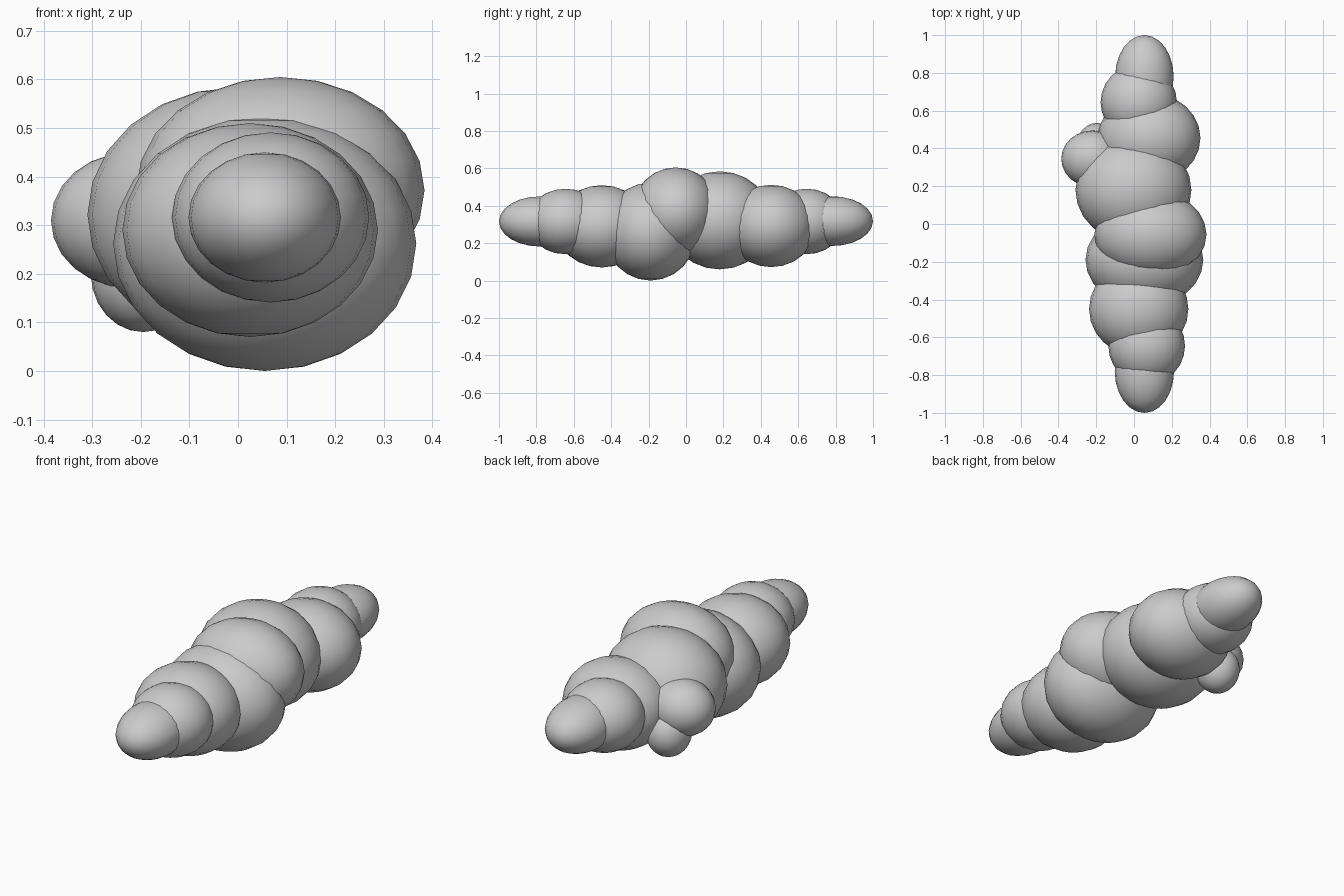
import bpy

# name, centre (x, y, z), radii (x, y, z)
PARTS = [
    ("front_tip",         (0.055, -0.78, 0.316), (0.157, 0.22, 0.134)),
    ("front_small_lobe",  (0.067, -0.645, 0.316), (0.203, 0.205, 0.175)),
    ("front_lobe",        (0.025, -0.45, 0.29), (0.263, 0.25, 0.22)),
    ("lower_body_lobe",   (0.055, -0.19, 0.262), (0.312, 0.25, 0.262)),
    ("upper_body_lobe",   (0.087, -0.055, 0.372), (0.297, 0.232, 0.233)),
    ("middle_body_lobe",  (-0.003, 0.18, 0.322), (0.307, 0.28, 0.262)),
    ("rear_lobe",         (0.08, 0.455, 0.292), (0.272, 0.24, 0.22)),
    ("rear_small_lobe",   (0.025, 0.645, 0.316), (0.202, 0.20, 0.175)),
    ("rear_tip",          (0.055, 0.78, 0.318), (0.155, 0.22, 0.133)),
    ("side_lobe",         (-0.22, 0.345, 0.31), (0.165, 0.15, 0.14)),
    ("side_small_lobe",   (-0.195, 0.42, 0.20), (0.108, 0.115, 0.12)),
]


# smooth squashed sphere for each lobe
def lobe(name, centre, radii):
    bpy.ops.mesh.primitive_uv_sphere_add(segments=24, ring_count=12, radius=1, location=centre)
    ob = bpy.context.object
    ob.name = name
    ob.scale = radii
    bpy.ops.object.transform_apply(location=False, rotation=False, scale=True)
    bpy.ops.object.shade_smooth()


for part in PARTS:
    lobe(*part)
